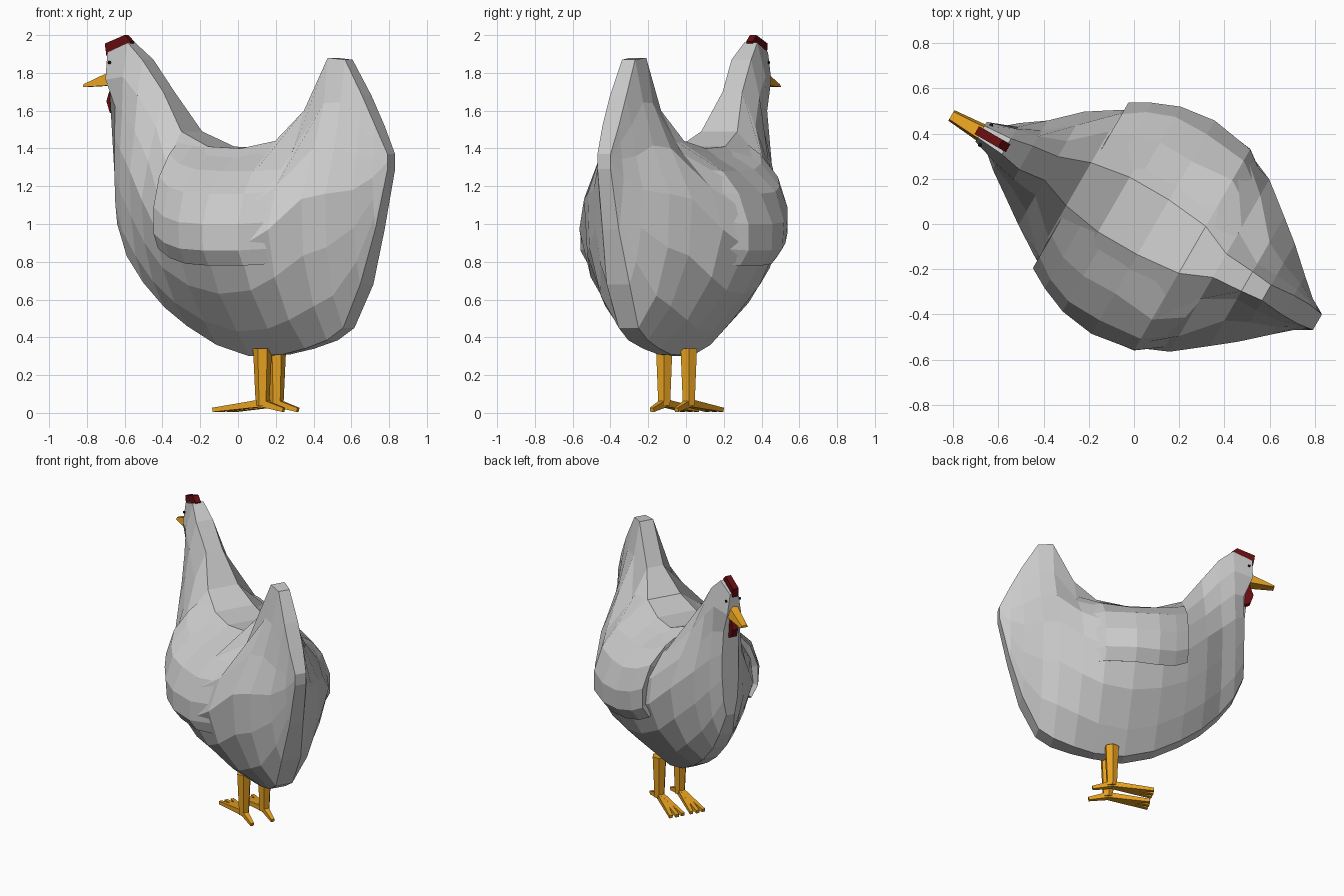
import bpy, bmesh, math
from mathutils import Vector

if "Cube" in bpy.data.objects:
    bpy.data.objects.remove(bpy.data.objects["Cube"])

# Local frame: u = forwards along the bird, v = sideways, z = up
C, S, V0 = math.cos(math.radians(30)), 0.5, 0.03


def world(u, v, z):
    v += V0
    return Vector((-C * u + S * v, S * u + C * v, z))


def material(name, rgb):
    m = bpy.data.materials.new(name)
    m.diffuse_color = (*rgb, 1)
    m.use_nodes = True
    m.node_tree.nodes["Principled BSDF"].inputs["Base Color"].default_value = m.diffuse_color
    return m


ORANGE = material("orange", (0.80, 0.36, 0.015))
RED = material("red", (0.13, 0.004, 0.005))
BLACK = material("black", (0.01, 0.01, 0.01))


def make(name, rings, mat=None, closed=True):
    """Loft rings of (u, v, z) points, capping the ends when closed."""
    bm = bmesh.new()
    vs = [[bm.verts.new(world(*p)) for p in r] for r in rings]
    n = len(rings[0])
    for a, b in zip(vs, vs[1:]):
        for i in range(n if closed else n - 1):
            j = (i + 1) % n
            bm.faces.new((a[i], a[j], b[j], b[i]))
    if closed:
        bm.faces.new(vs[0])
        bm.faces.new(vs[-1])
    bmesh.ops.recalc_face_normals(bm, faces=bm.faces)
    me = bpy.data.meshes.new(name)
    bm.to_mesh(me)
    bm.free()
    ob = bpy.data.objects.new(name, me)
    bpy.context.collection.objects.link(ob)
    if mat:
        me.materials.append(mat)
    return ob


# Body: sections along u with bottom, top and half-widths at height fractions T
T = (0, .12, .3, .5, .68, .84, 1)
SECT = [
    (-.92, 1.29, 1.37, .04, .04, .04, .04, .04, .04, .04),
    (-.85, .97, 1.52, .05, .06, .07, .08, .07, .06, .05),
    (-.77, .68, 1.68, .07, .11, .14, .15, .11, .08, .05),
    (-.66, .45, 1.87, .06, .17, .24, .25, .15, .09, .04),
    (-.56, .385, 1.88, .06, .20, .31, .33, .20, .09, .05),
    (-.42, .34, 1.60, .05, .22, .37, .44, .36, .17, .06),
    (-.28, .31, 1.44, .04, .20, .38, .50, .48, .37, .12),
    (-.08, .30, 1.40, .05, .18, .37, .50, .50, .39, .14),
    (.12, .36, 1.41, .05, .18, .35, .46, .46, .38, .14),
    (.30, .46, 1.49, .05, .18, .31, .38, .36, .27, .11),
    (.44, .56, 1.70, .05, .17, .26, .29, .22, .14, .06),
    (.56, .69, 1.87, .05, .13, .18, .19, .14, .11, .06),
    (.66, .83, 1.96, .05, .10, .12, .12, .10, .09, .04),
    (.73, 1.0, 1.91, .03, .05, .06, .06, .05, .05, .03),
]


def lerp(x, xs, ys):
    for i in range(len(xs) - 1):
        if x <= xs[i + 1]:
            k = (x - xs[i]) / (xs[i + 1] - xs[i])
            return ys[i] + k * (ys[i + 1] - ys[i])
    return ys[-1]


def section_at(u):
    us = [s[0] for s in SECT]
    return [lerp(u, us, [s[k] for s in SECT]) for k in range(1, 10)]


def half_width(u, z):
    row = section_at(u)
    t = min(1, max(0, (z - row[0]) / (row[1] - row[0])))
    return lerp(t, T, row[2:])


rings = []
for u, zb, zt, *w in SECT:
    dv = -.015 if u > .5 else 0
    side = []
    for t, h in zip(T, w):
        z = zb + t * (zt - zb)
        du = .06 if u > .7 and z > 1.7 else 0    # face juts past the throat
        side.append((u + du, h, z))
    rings.append([(a, h + dv, z) for a, h, z in side] +
                 [(a, dv - h, z) for a, h, z in reversed(side)])
make("body", rings)

# Wings: raised panels over the flanks, fading into the body at the back and top
LIFT = ((.29, .05, .87), (.20, .055, .82), (.08, .055, .79), (-.08, .045, .78),
        (-.28, .025, .78), (-.42, -.015, .79))
ROWS = ((0, .5), (.08, .9), (.22, 1), (.38, 1), (.5, .6))
for sgn, name in ((1, "right_wing"), (-1, "left_wing")):
    grid = []
    for u, d, z0 in LIFT:
        pts = [(z0 + dz, d * k) for dz, k in ROWS]
        pts.append((min(section_at(u)[1], 1.47) - .02, -.012))
        grid.append([(u, sgn * (half_width(u, z) + e), z) for z, e in pts])
    ob = make(name, grid, closed=False)
    mod = ob.modifiers.new("thickness", 'SOLIDIFY')
    mod.thickness = .06
    outward = Vector((S * sgn, C * sgn, 0))
    mod.offset = -1 if ob.data.polygons[0].normal.dot(outward) > 0 else 1


# Legs and toes: tapered bars between two points
def bar(name, p, q, r1, r2, sides=6):
    p, q = Vector(p), Vector(q)
    rot = (q - p).to_track_quat('Z', 'Y')
    out = []
    for c, r in ((p, r1), (q, r2)):
        out.append([tuple(c + rot @ Vector((r * math.cos(a), r * math.sin(a), 0)))
                    for a in (2 * math.pi * (i + .5) / sides for i in range(sides))])
    return make(name, out, ORANGE)


for v, side in ((.085, "right"), (-.065, "left")):
    bar(side + "_leg", (-.17, v, .34), (-.17, v, .04), .05, .036)
    for i, deg in enumerate((-9, 0, 9, 180)):
        a, n = math.radians(deg), (.13 if deg == 180 else .28)
        bar(f"{side}_toe_{i + 1}", (-.17, v, .052),
            (-.17 + n * math.cos(a), v + n * math.sin(a), .016), .028, .016, 4)


# Beak, comb and wattle sit on the head's own centre line
HEAD_V = -.018


def box_ring(u, h, lo, hi):
    return [(u, HEAD_V - h, lo), (u, HEAD_V + h, lo),
            (u, HEAD_V + h * .7, hi), (u, HEAD_V - h * .7, hi)]


make("beak", [box_ring(.74, .045, 1.735, 1.82), box_ring(.94, .027, 1.725, 1.74)], ORANGE)


def plate(name, pts, h, mat):
    make(name, [[(u, HEAD_V + s * h, z) for u, z in pts] for s in (-1, 1)], mat)


plate("comb", ((.80, 1.89), (.81, 1.955), (.69, 2.0), (.65, 1.965), (.68, 1.92)), .02, RED)
plate("wattle", ((.77, 1.74), (.80, 1.65), (.78, 1.59), (.725, 1.565), (.70, 1.72)), .02, RED)

# Eyes
for s, name in ((1, "right_eye"), (-1, "left_eye")):
    bpy.ops.mesh.primitive_uv_sphere_add(segments=8, ring_count=6, radius=.009,
                                         location=world(.765, HEAD_V + s * .05, 1.855))
    bpy.context.object.name = name
    bpy.context.object.data.materials.append(BLACK)
